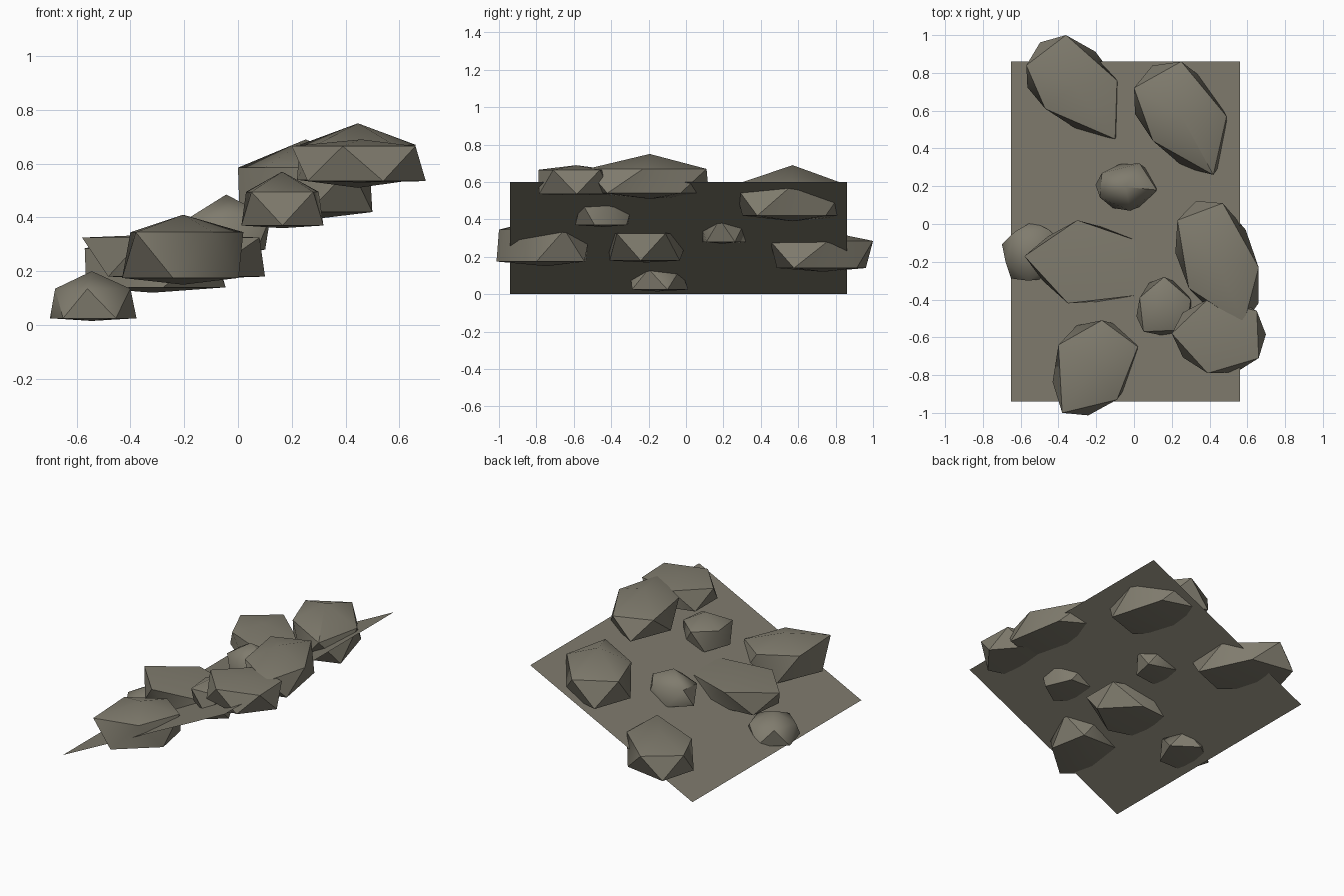
import bpy
import bmesh
import math
from mathutils import Vector

cube = bpy.data.objects.get("Cube")
if cube:
    bpy.data.objects.remove(cube, do_unlink=True)

# One stone colour for everything
stone = bpy.data.materials.new("warm_grey_stone")
stone.use_nodes = True
colour = (0.215, 0.2, 0.155, 1)
stone.diffuse_color = colour
shader = stone.node_tree.nodes["Principled BSDF"]
shader.inputs["Base Color"].default_value = colour
shader.inputs["Roughness"].default_value = 0.9


def add_object(name, bm):
    mesh = bpy.data.meshes.new(name)
    bm.to_mesh(mesh)
    bm.free()
    mesh.materials.append(stone)
    obj = bpy.data.objects.new(name, mesh)
    bpy.context.collection.objects.link(obj)
    return obj


def add_rock(name, rim, heights, flare=1.22):
    """Twelve-cornered rock: tip, upper rim, lower rim turned by half a step, base.
    The lower rim sits on the rim's edge midpoints, pushed out by flare."""
    tip_z, rim_z, low_z, base_z = heights
    points = [Vector(p) for p in rim]
    count = len(points)
    centre = sum(points, Vector((0, 0))) / count
    middles = [(points[i] + points[(i + 1) % count]) / 2 for i in range(count)]
    lows = [centre + (m - centre) * flare for m in middles]

    bm = bmesh.new()
    tip = bm.verts.new((*centre, tip_z))
    base = bm.verts.new((*centre, base_z))
    upper = [bm.verts.new((*p, rim_z)) for p in points]
    lower = [bm.verts.new((*p, low_z)) for p in lows]
    for i in range(count):
        j = (i + 1) % count
        bm.faces.new((tip, upper[i], upper[j]))
        bm.faces.new((upper[i], lower[i], upper[j]))
        bm.faces.new((upper[j], lower[i], lower[j]))
        bm.faces.new((base, lower[j], lower[i]))
    bmesh.ops.recalc_face_normals(bm, faces=bm.faces[:])

    obj = add_object(name, bm)
    bpy.ops.object.select_all(action="DESELECT")
    obj.select_set(True)
    bpy.context.view_layer.objects.active = obj
    bpy.ops.object.shade_smooth_by_angle(angle=math.radians(42))


# Sloping sheet, rising towards +x
bm = bmesh.new()
corners = [(-0.65, -0.94, 0), (0.56, -0.94, 0.6), (0.56, 0.86, 0.6), (-0.65, 0.86, 0)]
bm.faces.new([bm.verts.new(c) for c in corners])
add_object("sloping_ground", bm)

# Large pointed rocks
add_rock("back_right_rock",
         [(-0.57, 0.84), (-0.36, 1.0), (-0.09, 0.76), (-0.1, 0.45), (-0.47, 0.61)],
         (0.34, 0.285, 0.14, 0.12))
add_rock("back_left_rock",
         [(0, 0.72), (0.25, 0.86), (0.49, 0.57), (0.42, 0.26), (0.1, 0.44)],
         (0.69, 0.585, 0.42, 0.39))
add_rock("upper_left_rock",
         [(0.23, 0.02), (0.47, 0.11), (0.66, -0.23), (0.58, -0.53), (0.29, -0.34)],
         (0.75, 0.67, 0.54, 0.51))
add_rock("front_rock",
         [(-0.17, -0.51), (0.02, -0.65), (-0.09, -0.93), (-0.38, -1.0), (-0.4, -0.64)],
         (0.41, 0.345, 0.175, 0.15))

# Flat-topped rocks
add_rock("middle_flat_rock",
         [(-0.58, -0.17), (-0.3, 0.02), (0.08, -0.11), (0.08, -0.37), (-0.35, -0.42)],
         (0.34, 0.325, 0.18, 0.17), 1.07)
add_rock("front_left_flat_rock",
         [(0.2, -0.58), (0.39, -0.4), (0.65, -0.46), (0.66, -0.71), (0.39, -0.79)],
         (0.69, 0.665, 0.535, 0.53))

# Small rounded rocks
add_rock("small_back_rock",
         [(-0.17, 0.27), (0.03, 0.32), (0.12, 0.18), (-0.02, 0.07), (-0.18, 0.14)],
         (0.485, 0.4, 0.28, 0.27))
add_rock("small_right_rock",
         [(-0.56, -0.3), (-0.68, -0.2), (-0.63, -0.04), (-0.45, -0.03), (-0.4, -0.2)],
         (0.2, 0.135, 0.025, 0.015), 1.4)
add_rock("small_left_rock",
         [(0.05, -0.57), (0.28, -0.56), (0.3, -0.4), (0.16, -0.28), (0.03, -0.39)],
         (0.57, 0.495, 0.37, 0.36))
